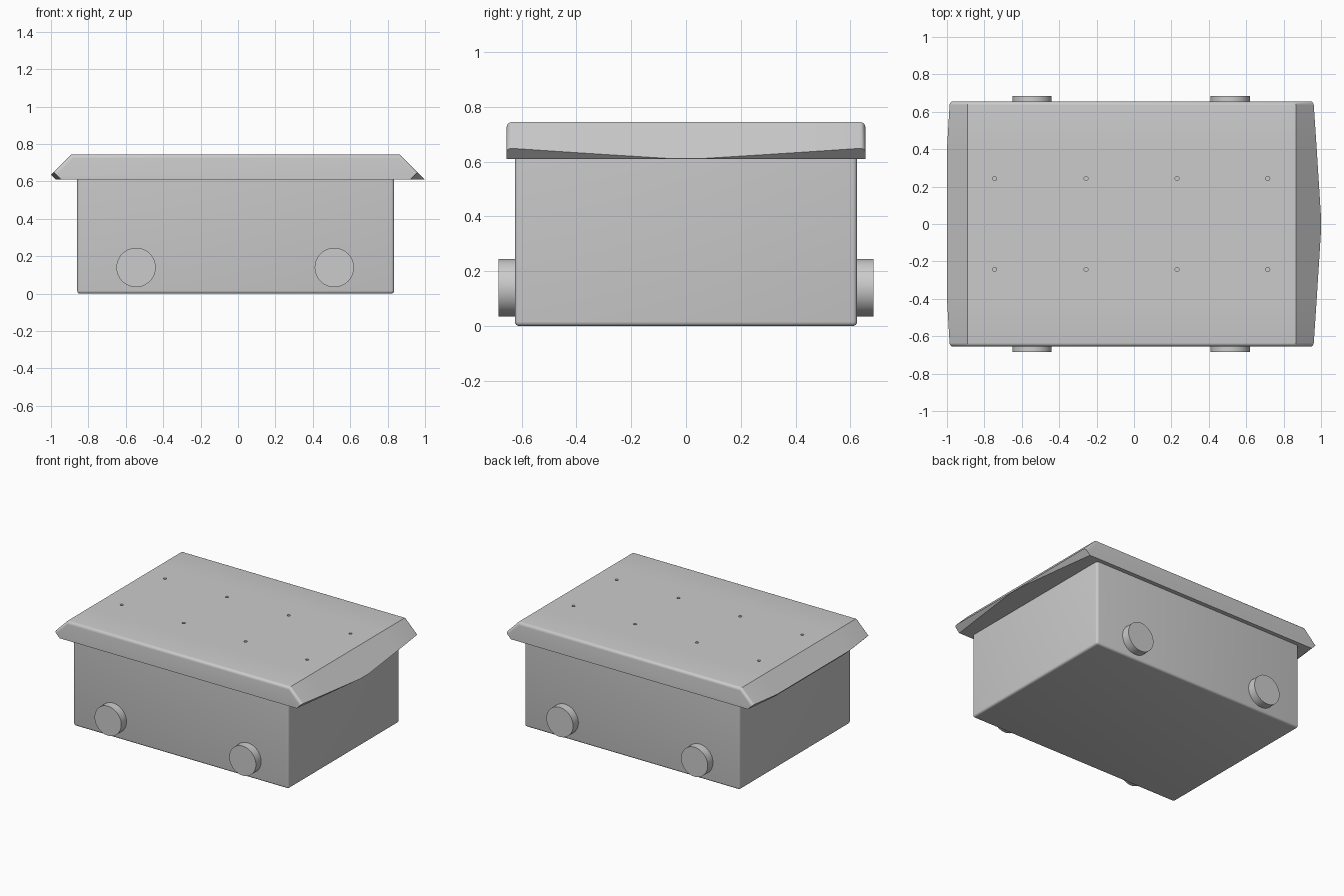
import bpy, bmesh, math

if "Cube" in bpy.data.objects:
    bpy.data.objects.remove(bpy.data.objects["Cube"])

TOP, BASE = 0.745, 0.61


def finish(bm, name):
    bmesh.ops.recalc_face_normals(bm, faces=bm.faces)
    mesh = bpy.data.meshes.new(name)
    bm.to_mesh(mesh)
    bm.free()
    obj = bpy.data.objects.new(name, mesh)
    bpy.context.collection.objects.link(obj)
    return obj


def smooth(obj):
    bpy.ops.object.select_all(action='DESELECT')
    obj.select_set(True)
    bpy.context.view_layer.objects.active = obj
    bpy.ops.object.shade_smooth_by_angle(angle=math.radians(35))


def cylinder(name, radius, depth, location, rotation=(0, 0, 0), sides=48):
    bpy.ops.mesh.primitive_cylinder_add(vertices=sides, radius=radius, depth=depth,
                                        location=location, rotation=rotation)
    bpy.context.object.name = name
    return bpy.context.object


# Box body, rounded on the upright and bottom edges
bm = bmesh.new()
bmesh.ops.create_cube(bm, size=1)
for v in bm.verts:
    v.co.x = -0.86 if v.co.x < 0 else 0.835
    v.co.y *= 1.25
    v.co.z = 0 if v.co.z < 0 else BASE + 0.005
edges = [e for e in bm.edges if min(v.co.z for v in e.verts) < 0.1]
bmesh.ops.bevel(bm, geom=edges, offset=0.016, segments=4, profile=0.5, affect='EDGES')
smooth(finish(bm, "box_body"))


# Lid: cross-sections lofted along y, with 45 degree eaves whose tips vary
def section(y, left_z, right_z):
    lx, rx = -0.89 - (TOP - left_z), 0.865 + (TOP - right_z)
    pts = [(-0.89, TOP), (0.865, TOP), (rx, right_z), (rx - (right_z - BASE), BASE),
           (lx + (left_z - BASE), BASE), (lx, left_z)]
    return [bm.verts.new((x, y, z)) for x, z in pts]


bm = bmesh.new()
half = [(0.655, 0.65, 0.65), (0.4, 0.635, 0.633), (0.05, 0.635, 0.611)]
stations = [(-y, l, r) for y, l, r in half] + half[::-1]
rings = [section(*s) for s in stations]
for a, b in zip(rings, rings[1:]):
    for i in range(6):
        bm.faces.new((a[i], a[(i + 1) % 6], b[(i + 1) % 6], b[i]))
bm.faces.new(rings[0])
bm.faces.new(rings[-1])
rim = [bm.edges.get((r[i], r[(i + 1) % 6])) for r in (rings[0], rings[-1]) for i in (0, 1, 5)]
bmesh.ops.bevel(bm, geom=rim, offset=0.02, segments=5, profile=0.5, affect='EDGES')
lid = finish(bm, "lid")

# Small screw holes in the lid
for x in (-0.745, -0.257, 0.23, 0.715):
    for y in (-0.243, 0.243):
        cutter = cylinder("hole_cutter", 0.011, 0.1, (x, y, TOP), sides=24)
        cutter.hide_render = True
        mod = lid.modifiers.new("hole", 'BOOLEAN')
        mod.operation, mod.solver, mod.object = 'DIFFERENCE', 'EXACT', cutter
        bpy.context.view_layer.objects.active = lid
        bpy.ops.object.modifier_apply(modifier=mod.name)
        bpy.data.objects.remove(cutter)
smooth(lid)

# Round side bosses, two on each long side
for x in (-0.545, 0.515):
    for side, label in ((-1, "front"), (1, "back")):
        smooth(cylinder(label + "_boss", 0.105, 0.07, (x, side * 0.649, 0.14),
                        (math.pi / 2, 0, 0)))
